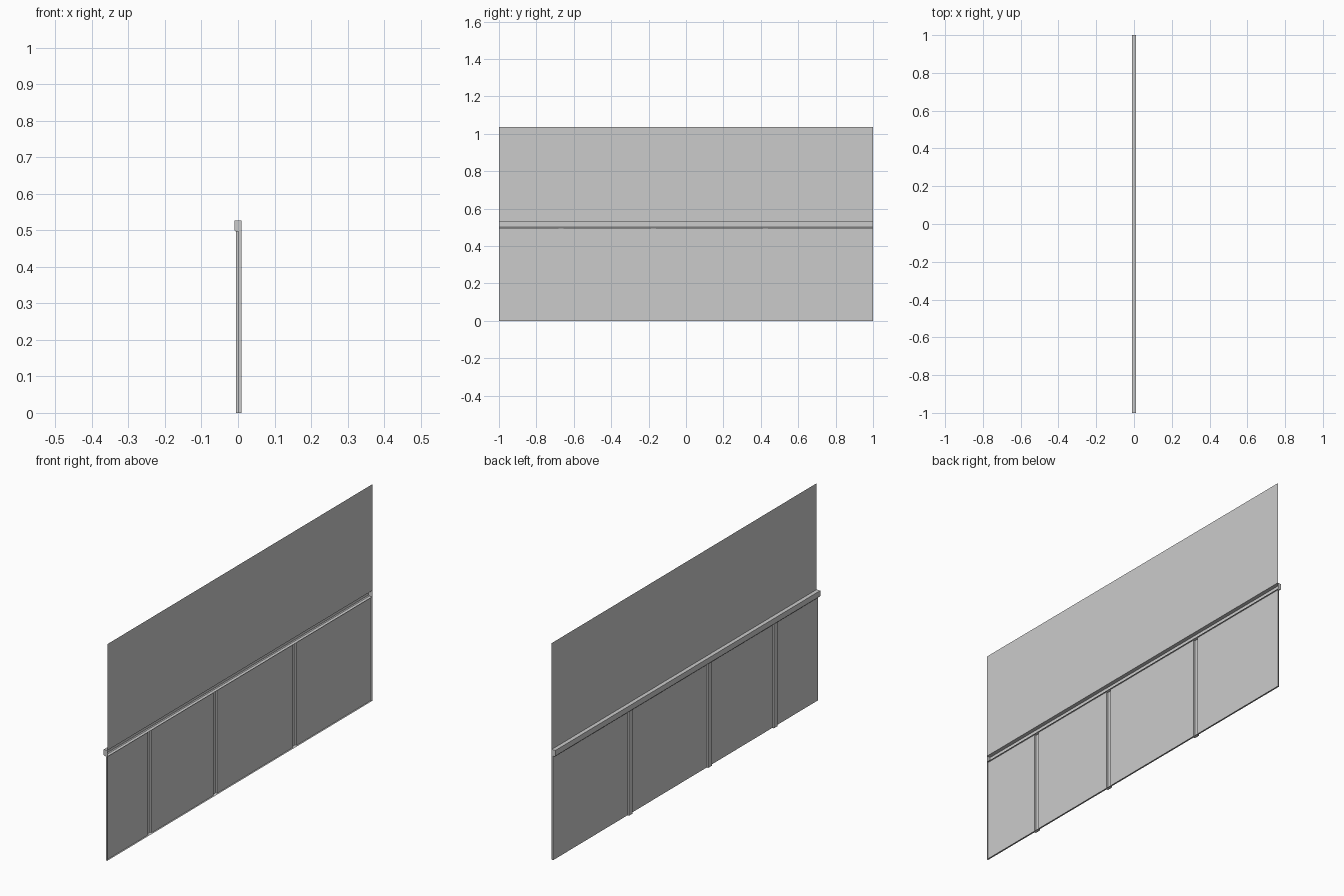
import bpy, bmesh

if "Cube" in bpy.data.objects:
    bpy.data.objects.remove(bpy.data.objects["Cube"])

BACK, PANEL, BATTEN = 0.0095, 0.002, -0.006   # depth layers along x
RAIL_Z, RAIL_TOP, WALL_TOP = 0.497, 0.527, 1.035
HALF_BATTEN = 0.0135
BATTENS = [-0.668, -0.173, 0.425]


def finish(name, bm):
    mesh = bpy.data.meshes.new(name)
    bm.to_mesh(mesh)
    bm.free()
    obj = bpy.data.objects.new(name, mesh)
    bpy.context.collection.objects.link(obj)
    return obj


def shell(name, profile, y0, y1):
    """Extrude an open x-z profile along y, with end caps and an open back."""
    bm = bmesh.new()
    a = [bm.verts.new((x, y0, z)) for x, z in profile]
    b = [bm.verts.new((x, y1, z)) for x, z in profile]
    for i in range(len(profile) - 1):
        bm.faces.new((a[i], a[i + 1], b[i + 1], b[i]))
    bm.faces.new(a[::-1])
    bm.faces.new(b)
    return finish(name, bm)


def sheet(name, corners):
    bm = bmesh.new()
    bm.faces.new([bm.verts.new(c) for c in corners])
    return finish(name, bm)


# Thin upper wall
sheet("upper_wall", [(BACK, 1, RAIL_TOP), (BACK, -1, RAIL_TOP),
                     (BACK, -1, WALL_TOP), (BACK, 1, WALL_TOP)])

# Chair rail with chamfered lower edge, hollow behind
shell("chair_rail", [(BACK, RAIL_TOP), (-0.0095, RAIL_TOP), (-0.0095, 0.501),
                     (-0.006, RAIL_Z), (BACK, RAIL_Z)], -1, 1)

# Vertical battens, hollow behind
for i, y in enumerate(BATTENS):
    shell(f"batten_{i + 1}", [(PANEL, RAIL_Z), (BATTEN, RAIL_Z), (BATTEN, 0), (PANEL, 0)],
          y - HALF_BATTEN, y + HALF_BATTEN)

# Lower panels between the battens
starts = [-1] + [y + HALF_BATTEN for y in BATTENS]
ends = [y - HALF_BATTEN for y in BATTENS] + [1]
for i, (y0, y1) in enumerate(zip(starts, ends)):
    sheet(f"lower_panel_{i + 1}", [(PANEL, y1, 0), (PANEL, y0, 0),
                                   (PANEL, y0, RAIL_Z), (PANEL, y1, RAIL_Z)])

# Returns closing the lower panels at both ends and along the floor
for name, y in (("front_return", -1), ("rear_return", 1)):
    sheet(name, [(PANEL, y, 0), (BACK, y, 0), (BACK, y, RAIL_Z), (PANEL, y, RAIL_Z)][::-y])
sheet("bottom_return", [(PANEL, -1, 0), (PANEL, 1, 0), (BACK, 1, 0), (BACK, -1, 0)])
